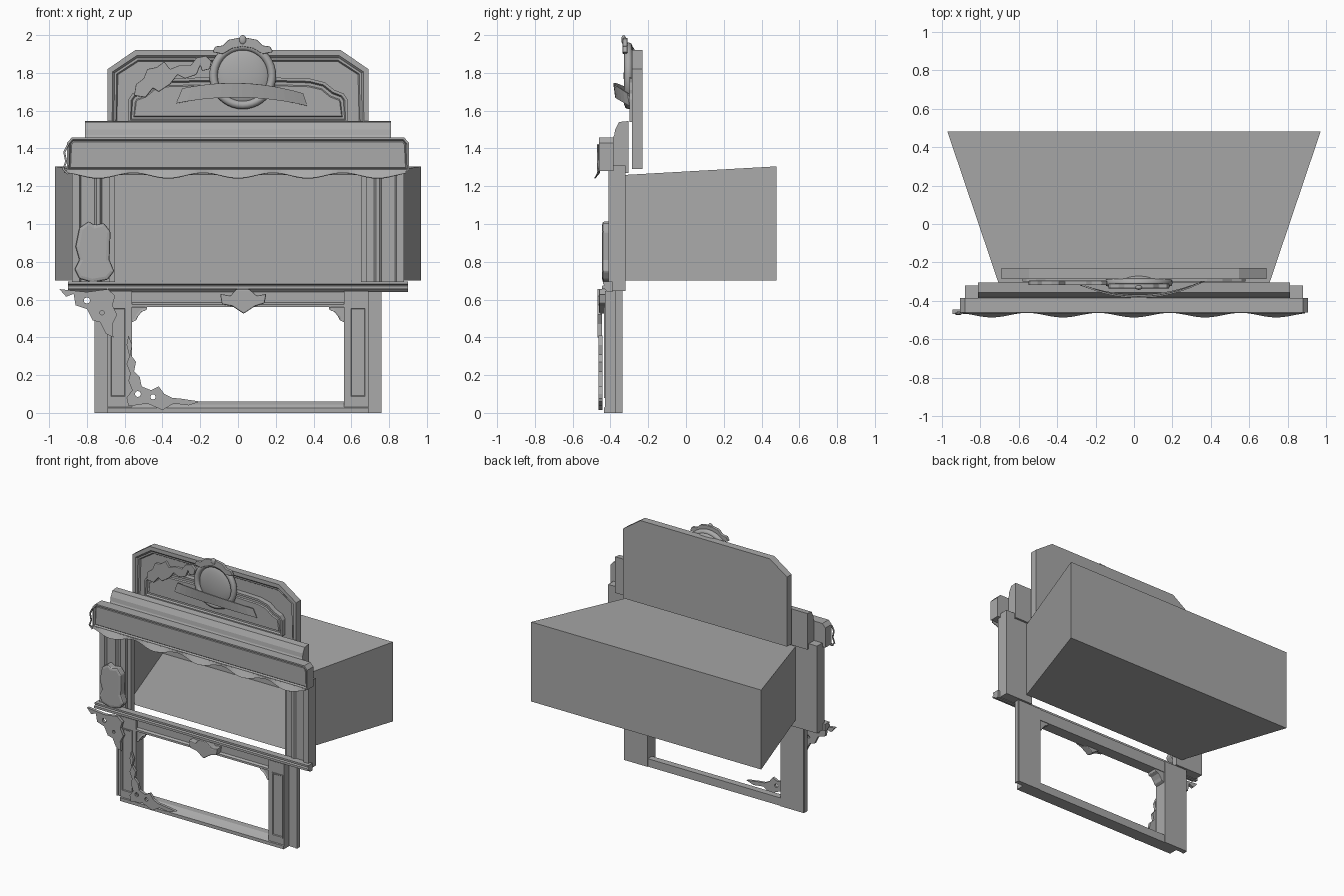
import bpy
import bmesh
import math

if "Cube" in bpy.data.objects:
    bpy.data.objects.remove(bpy.data.objects["Cube"], do_unlink=True)

GREY = (0.4, 0.4, 0.4, 1)
stone = bpy.data.materials.new("plain grey")
stone.use_nodes = True
stone.diffuse_color = GREY
stone.node_tree.nodes["Principled BSDF"].inputs["Base Color"].default_value = GREY


def finish(name, bm):
    """Turn a bmesh into a named object with the shared material."""
    mesh = bpy.data.meshes.new(name)
    bm.to_mesh(mesh)
    bm.free()
    mesh.materials.append(stone)
    obj = bpy.data.objects.new(name, mesh)
    bpy.context.collection.objects.link(obj)
    return obj


def prism(name, outline, start, end, axis="y", steps=(), side=1):
    """Extrude an outline along an axis; steps are (width, depth) insets of the front."""
    place = {
        "x": lambda a, b, t: (t, a, b),
        "y": lambda a, b, t: (side * a, t, b),
        "z": lambda a, b, t: (side * a, b, t),
    }[axis]
    bm = bmesh.new()
    near = [bm.verts.new(place(a, b, start)) for a, b in outline]
    far = [bm.verts.new(place(a, b, end)) for a, b in outline]
    front = bm.faces.new(near)
    bm.faces.new(far[::-1])
    for i in range(len(near)):
        j = (i + 1) % len(near)
        bm.faces.new((near[i], far[i], far[j], near[j]))
    bmesh.ops.recalc_face_normals(bm, faces=bm.faces[:])
    for width, depth in steps:
        bmesh.ops.inset_region(bm, faces=[front], thickness=width, depth=depth)
    return finish(name, bm)


def block(name, x, y, z, steps=(), side=1):
    corners = [(x[0], z[0]), (x[1], z[0]), (x[1], z[1]), (x[0], z[1])]
    return prism(name, corners, y[0], y[1], "y", steps, side)


def mirrored(half):
    """Complete a right-hand outline with its reflection."""
    return half + [(-a, b) for a, b in reversed(half) if a]


def soften(obj, width):
    mod = obj.modifiers.new("soft edge", "BEVEL")
    mod.width = width
    mod.segments = 2
    mod.limit_method = "ANGLE"
    return obj


def pierce(obj, holes, y0, y1):
    """Cut small round openings through a carved plate."""
    for x, z, r in holes:
        ring = [(x + r * math.cos(k * math.tau / 8), z + r * math.sin(k * math.tau / 8))
                for k in range(8)]
        cutter = prism("cutter", ring, y0, y1)
        cutter.hide_render = True
        mod = obj.modifiers.new("opening", "BOOLEAN")
        mod.operation = "DIFFERENCE"
        mod.object = cutter
        bpy.context.view_layer.objects.active = obj
        bpy.ops.object.modifier_apply(modifier=mod.name)
        bpy.data.objects.remove(cutter, do_unlink=True)


# Splayed chamber, open at the front
bm = bmesh.new()
rings = []
for half, y, top in ((0.7, -0.32, 1.26), (0.97, 0.48, 1.305)):
    rings.append([bm.verts.new(p) for p in
                  ((-half, y, 0.7), (half, y, 0.7), (half, y, top), (-half, y, top))])
bm.faces.new(rings[1][::-1])
for i in range(4):
    j = (i + 1) % 4
    bm.faces.new((rings[0][i], rings[0][j], rings[1][j], rings[1][i]))
bmesh.ops.recalc_face_normals(bm, faces=bm.faces[:])
finish("chamber", bm)

# Moulded columns, legs, outer strips and corner brackets on both sides
column = [(0.65, -0.32), (0.65, -0.36), (0.68, -0.36), (0.68, -0.385), (0.72, -0.385),
          (0.73, -0.4), (0.75, -0.4), (0.76, -0.39), (0.83, -0.39), (0.84, -0.41),
          (0.88, -0.41), (0.88, -0.32)]
bracket = [(0.57, 0.565), (0.48, 0.565), (0.485, 0.545), (0.51, 0.535), (0.53, 0.51),
           (0.54, 0.49), (0.57, 0.475)]
for side, label in ((1, "left"), (-1, "right")):
    prism(label + "_column", column, 0.645, 1.31, "z", (), side)
    block(label + "_leg", (0.56, 0.69), (-0.43, -0.335), (0, 0.645), (), side)
    block(label + "_leg_panel", (0.59, 0.68), (-0.435, -0.429), (0.08, 0.56),
          ((0.01, 0), (0.006, -0.005)), side)
    block(label + "_outer_strip", (0.685, 0.755), (-0.37, -0.335), (0, 0.645), (), side)
    block(label + "_edge_bead", (0.748, 0.76), (-0.375, -0.34), (0, 0.645), (), side)
    soften(prism(label + "_bracket", bracket, -0.425, -0.345, "y", ((0.01, -0.008),), side), 0.003)

# Lower frame rails
prism("bottom_rail", [(-0.435, 0), (-0.435, 0.025), (-0.415, 0.045), (-0.39, 0.06),
                      (-0.34, 0.06), (-0.34, 0)], -0.69, 0.69, "x")
prism("top_rail", [(-0.425, 0.56), (-0.425, 0.575), (-0.41, 0.585), (-0.41, 0.645),
                   (-0.34, 0.645), (-0.34, 0.56)], -0.69, 0.69, "x")

# Stepped ledge under the opening
prism("ledge", [(-0.415, 0.64), (-0.43, 0.655), (-0.445, 0.655), (-0.445, 0.672),
                (-0.43, 0.677), (-0.44, 0.682), (-0.44, 0.695), (-0.39, 0.695),
                (-0.39, 0.64)], -0.9, 0.9, "x")

# Lintel with sloping top
prism("lintel", [(-0.39, 1.27), (-0.39, 1.45), (-0.38, 1.47), (-0.375, 1.5), (-0.355, 1.54),
                 (-0.305, 1.545), (-0.305, 1.27)], -0.81, 0.81, "x")

# Cornice with framed front
prism("cornice", mirrored([(0.905, 1.28), (0.905, 1.43), (0.88, 1.458)]),
      -0.46, -0.385, "y", ((0.012, 0), (0.008, -0.015), (0.006, 0.004)))

# Back board with chamfered top corners and stepped recess
prism("back_board", mirrored([(0.69, 1.29), (0.69, 1.82), (0.545, 1.92)]),
      -0.285, -0.23, "y", ((0.03, 0), (0.012, -0.012), (0.012, 0), (0.008, -0.012)))

# Arched inner panel
arch = [(0.58, 1.54), (0.58, 1.66), (0.56, 1.69), (0.51, 1.71), (0.46, 1.75),
        (0.38, 1.77), (0.2, 1.775)]
prism("arched_panel", mirrored(arch), -0.3, -0.255, "y",
      ((0.015, 0), (0.008, -0.015), (0.015, 0), (0.006, 0.008)))

# Oval medallion
CX, CZ = 0.025, 1.785
bpy.ops.mesh.primitive_torus_add(location=(CX, -0.305, CZ), rotation=(math.pi / 2, 0, 0),
                                 major_radius=0.155, minor_radius=0.022,
                                 major_segments=40, minor_segments=8)
ring = bpy.context.object
ring.name = "medallion_ring"
bpy.ops.mesh.primitive_uv_sphere_add(location=(CX, -0.29, CZ), segments=32, ring_count=16)
dome = bpy.context.object
dome.name = "medallion_dome"
dome.scale = (0.145, 0.04, 0.155)
bpy.ops.mesh.primitive_uv_sphere_add(location=(CX, -0.33, 1.975), radius=0.025,
                                     segments=12, ring_count=8)
knob = bpy.context.object
knob.name = "crest_knob"
knob.scale = (0.8, 0.5, 1)
for obj in (ring, dome, knob):
    obj.data.materials.append(stone)
    for poly in obj.data.polygons:
        poly.use_smooth = True
crest = [(-0.135, 1.91), (-0.12, 1.94), (-0.08, 1.945), (-0.05, 1.975), (0, 1.985),
         (0.05, 1.985), (0.1, 1.975), (0.13, 1.945), (0.17, 1.94), (0.185, 1.91),
         (0.13, 1.9), (0.08, 1.93), (0.025, 1.94), (-0.03, 1.93), (-0.08, 1.9)]
soften(prism("crest_arch", crest, -0.335, -0.31), 0.004)

# Bowed ribbon in front of the medallion
bm = bmesh.new()
pairs = []
COUNT = 12
for i in range(COUNT + 1):
    t = 2 * i / COUNT - 1
    y = -0.385 + 0.075 * t * t
    upper = (0.025 + 0.32 * t, y, 1.745 - 0.04 * t * t - 0.013 * t)
    lower = (0.02 + 0.348 * t, y + 0.01, 1.67 - 0.038 * t * t - 0.007 * t)
    pairs.append((bm.verts.new(upper), bm.verts.new(lower)))
for a, b in zip(pairs, pairs[1:]):
    bm.faces.new((a[0], a[1], b[1], b[0]))
ribbon = finish("ribbon", bm)
ribbon.modifiers.new("thickness", "SOLIDIFY").thickness = 0.008

# Carved scroll beside the medallion
scroll = [(-0.55, 1.68), (-0.54, 1.74), (-0.5, 1.77), (-0.48, 1.82), (-0.43, 1.83),
          (-0.39, 1.86), (-0.36, 1.82), (-0.31, 1.84), (-0.25, 1.84), (-0.22, 1.88),
          (-0.17, 1.89), (-0.14, 1.86), (-0.15, 1.82), (-0.19, 1.81), (-0.2, 1.84),
          (-0.22, 1.79), (-0.28, 1.77), (-0.32, 1.79), (-0.36, 1.74), (-0.42, 1.7),
          (-0.45, 1.72), (-0.49, 1.67)]
soften(prism("carved_scroll", scroll, -0.318, -0.295), 0.004)

# Padded cartouche on the right column
pad = [(-0.84, 0.98), (-0.79, 1.015), (-0.76, 0.995), (-0.71, 1.005), (-0.675, 0.96),
       (-0.68, 0.81), (-0.655, 0.75), (-0.69, 0.705), (-0.77, 0.69), (-0.84, 0.71),
       (-0.865, 0.76), (-0.84, 0.81), (-0.86, 0.88), (-0.85, 0.93)]
soften(prism("cartouche", pad, -0.44, -0.39, "y", ((0.02, 0.004),)), 0.008)

# Corner leaf, floor vine and central shell
leaf = [(-0.945, 0.655), (-0.91, 0.615), (-0.87, 0.63), (-0.86, 0.57), (-0.8, 0.55),
        (-0.77, 0.49), (-0.73, 0.48), (-0.7, 0.42), (-0.66, 0.4), (-0.665, 0.47),
        (-0.64, 0.52), (-0.665, 0.57), (-0.65, 0.62), (-0.69, 0.655), (-0.8, 0.64)]
leaf_plate = prism("corner_leaf", leaf, -0.468, -0.445)
pierce(leaf_plate, ((-0.8, 0.595, 0.017), (-0.72, 0.53, 0.012)), -0.5, -0.4)
vine = [(-0.58, 0.41), (-0.56, 0.36), (-0.57, 0.31), (-0.54, 0.27), (-0.55, 0.22),
        (-0.52, 0.19), (-0.51, 0.14), (-0.46, 0.12), (-0.42, 0.14), (-0.39, 0.1),
        (-0.35, 0.08), (-0.3, 0.075), (-0.2, 0.06), (-0.26, 0.04), (-0.34, 0.05),
        (-0.4, 0.015), (-0.48, 0.05), (-0.58, 0.035), (-0.59, 0.08), (-0.56, 0.12),
        (-0.58, 0.17), (-0.57, 0.21), (-0.59, 0.26), (-0.575, 0.3), (-0.59, 0.36)]
vine_plate = prism("floor_vine", vine, -0.462, -0.442)
pierce(vine_plate, ((-0.53, 0.1, 0.016), (-0.45, 0.085, 0.014)), -0.5, -0.4)
shell = [(-0.095, 0.63), (-0.04, 0.62), (-0.01, 0.655), (0.06, 0.655), (0.1, 0.62),
         (0.15, 0.63), (0.14, 0.58), (0.09, 0.565), (0.03, 0.525), (-0.03, 0.565),
         (-0.085, 0.575)]
soften(prism("central_shell", shell, -0.46, -0.405), 0.006)

# Wavy garland under the cornice
bm = bmesh.new()
rows = []
for i in range(61):
    x = -0.92 + 1.81 * i / 60
    wave = math.cos(x * math.tau / 0.37)
    rows.append([bm.verts.new((x, -0.462 - 0.006 * (1 + wave) * k, 1.285 - 0.014 * k - 0.007 * wave * k))
                 for k in range(3)])
for a, b in zip(rows, rows[1:]):
    for k in range(2):
        bm.faces.new((a[k], a[k + 1], b[k + 1], b[k]))
garland = finish("garland", bm)
garland.modifiers.new("thickness", "SOLIDIFY").thickness = 0.006

# Curled tail at the garland's end
curve = bpy.data.curves.new("garland_tail", "CURVE")
curve.dimensions = "3D"
curve.bevel_depth = 0.006
curve.bevel_resolution = 1
spline = curve.splines.new("POLY")
tail = [(-0.9, 1.42), (-0.92, 1.38), (-0.91, 1.33), (-0.925, 1.29), (-0.9, 1.265)]
spline.points.add(len(tail) - 1)
for point, (x, z) in zip(spline.points, tail):
    point.co = (x, -0.466, z, 1)
curve.materials.append(stone)
bpy.context.collection.objects.link(bpy.data.objects.new("garland_tail", curve))
